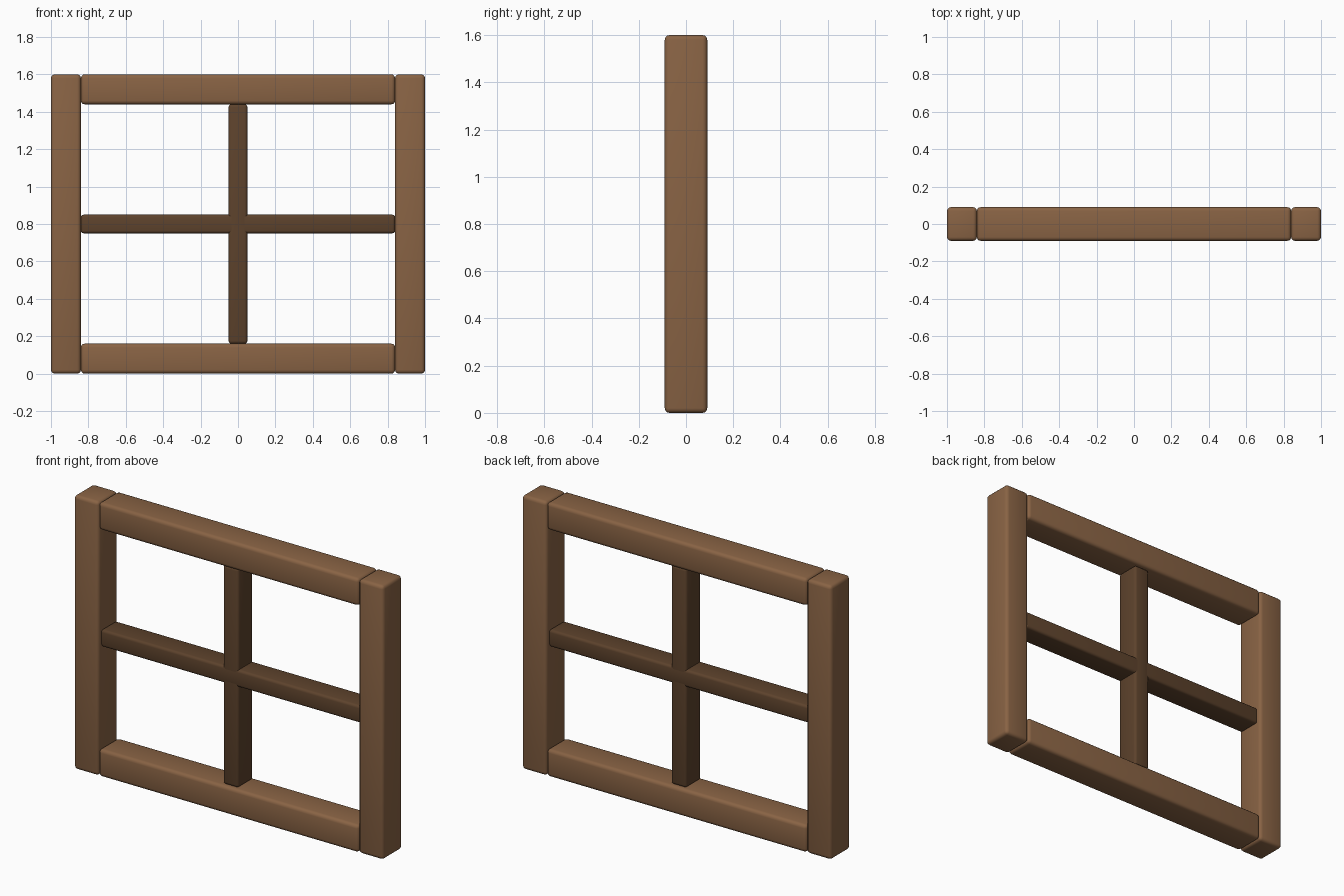
import bpy
import math

if "Cube" in bpy.data.objects:
    bpy.data.objects.remove(bpy.data.objects["Cube"])


def material(name, color):
    m = bpy.data.materials.new(name)
    m.diffuse_color = (*color, 1)
    m.use_nodes = True
    m.node_tree.nodes["Principled BSDF"].inputs["Base Color"].default_value = m.diffuse_color
    return m


frame_wood = material("frame_wood", (0.25, 0.125, 0.058))
bar_wood = material("bar_wood", (0.11, 0.055, 0.025))


def beam(name, size, location, mat, bevel):
    """Softly rounded timber beam."""
    bpy.ops.mesh.primitive_cube_add(size=1, location=location)
    ob = bpy.context.object
    ob.name = name
    ob.scale = size
    bpy.ops.object.transform_apply(location=False, rotation=False, scale=True)
    mod = ob.modifiers.new("Rounded edges", 'BEVEL')
    mod.width = bevel
    mod.segments = 3
    bpy.ops.object.modifier_apply(modifier=mod.name)
    ob.data.materials.append(mat)
    bpy.ops.object.shade_smooth_by_angle(angle=math.radians(35))
    return ob


W, H, T, D = 2.0, 1.6, 0.16, 0.18   # overall width, height, beam width, depth

# Upright frame posts
for name, side in (("left_post", -1), ("right_post", 1)):
    beam(name, (T, D, H), (side * (W - T) / 2, 0, H / 2), frame_wood, 0.02)

# Top and bottom rails between the posts
for name, z in (("bottom_rail", T / 2), ("top_rail", H - T / 2)):
    beam(name, (W - 2 * T, D, T), (0, 0, z), frame_wood, 0.02)

# Crossing glazing bars
beam("vertical_bar", (0.1, 0.14, H - 2 * T), (0, 0, H / 2), bar_wood, 0.015)
beam("horizontal_bar", (W - 2 * T, 0.14, 0.1), (0, 0, H / 2), bar_wood, 0.015)
